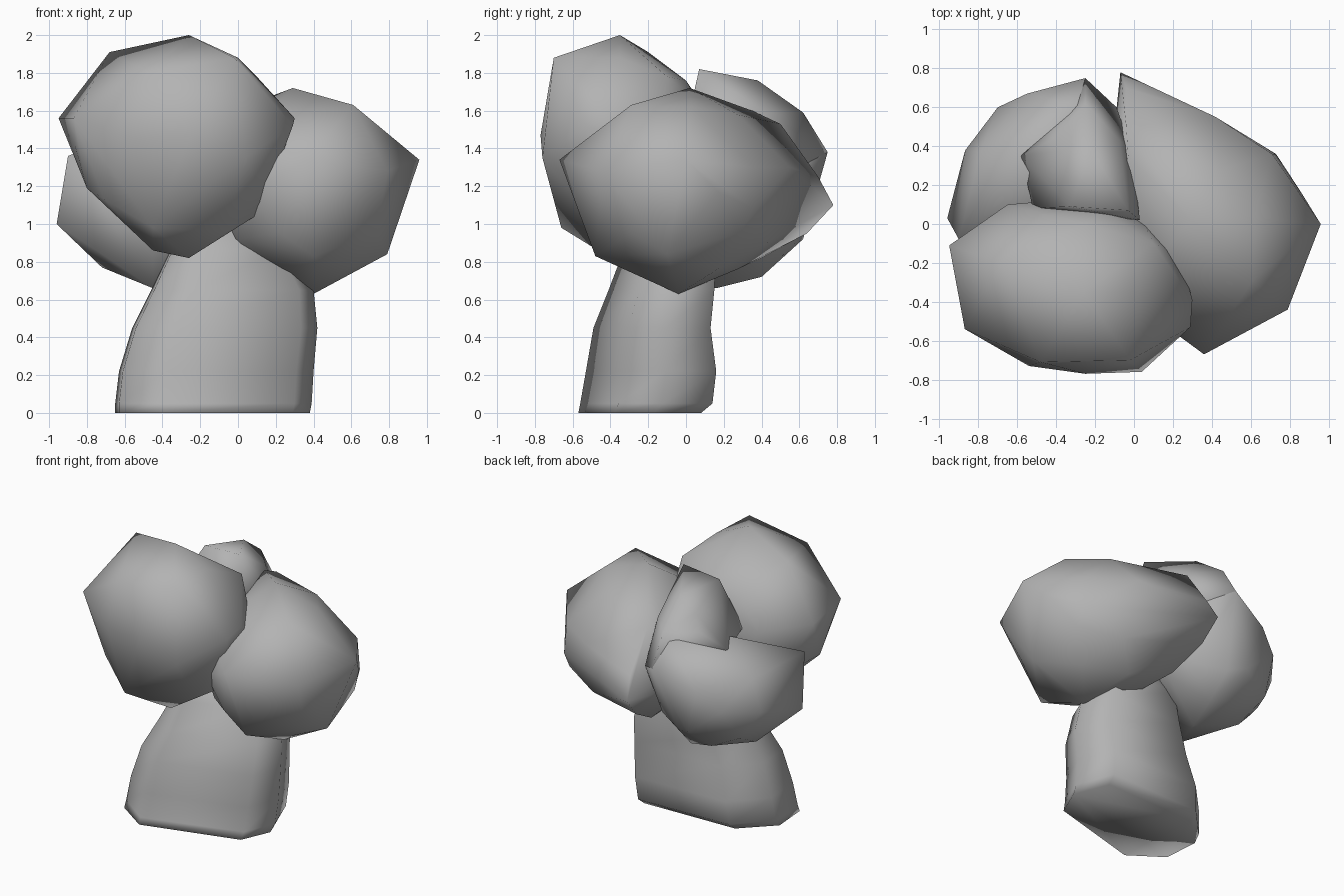
import bpy, bmesh
from mathutils import Vector

cube = bpy.data.objects.get("Cube")
if cube:
    bpy.data.objects.remove(cube, do_unlink=True)

# Single plain grey for everything
grey = bpy.data.materials.new("plain_grey")
grey.use_nodes = True
GREY = (0.45, 0.45, 0.45, 1.0)
grey.diffuse_color = GREY
grey.node_tree.nodes["Principled BSDF"].inputs["Base Color"].default_value = GREY


def finish(name, bm):
    """Turn a bmesh into a smooth shaded grey object."""
    bmesh.ops.recalc_face_normals(bm, faces=bm.faces[:])
    for f in bm.faces:
        f.smooth = True
    mesh = bpy.data.meshes.new(name)
    bm.to_mesh(mesh)
    bm.free()
    mesh.materials.append(grey)
    obj = bpy.data.objects.new(name, mesh)
    bpy.context.scene.collection.objects.link(obj)


def foliage(name, center, radii, pulls):
    """Coarse ellipsoid whose nearest corners are pulled to the given points."""
    ball = bmesh.new()
    bmesh.ops.create_icosphere(ball, subdivisions=2, radius=1.0)
    c = Vector(center)
    dirs = [v.co.normalized() for v in ball.verts]
    ball.free()
    pts = [c + Vector([d[i] * radii[i] for i in range(3)]) for d in dirs]
    used = set()
    for p in pulls:
        rel = Vector([(p[i] - center[i]) / radii[i] for i in range(3)]).normalized()
        best = max((i for i in range(len(dirs)) if i not in used),
                   key=lambda i: dirs[i].dot(rel))
        used.add(best)
        pts[best] = Vector(p)
    bm = bmesh.new()
    for p in pts:
        bm.verts.new(p)
    bmesh.ops.convex_hull(bm, input=bm.verts[:])
    loose = [v for v in bm.verts if not v.link_faces]
    bmesh.ops.delete(bm, geom=loose, context='VERTS')
    finish(name, bm)


# Tall front clump
foliage("front_foliage", (-0.31, -0.30, 1.41), (0.58, 0.43, 0.53), [
    (-0.26, -0.35, 2.0), (-0.68, -0.20, 1.91), (-0.95, -0.11, 1.56),
    (-0.87, -0.54, 1.56), (-0.80, -0.40, 1.19), (-0.48, -0.71, 1.80),
    (-0.25, -0.77, 1.47), (0.04, -0.76, 1.35), (-0.45, -0.66, 0.98),
    (0.29, -0.53, 1.52), (0.30, -0.39, 1.56), (0.12, -0.40, 1.06),
    (-0.26, -0.40, 0.82), (-0.45, -0.40, 0.86), (-0.02, -0.70, 1.88),
    (0.00, -0.35, 1.88), (0.10, -0.10, 1.78), (-0.25, 0.00, 1.76),
    (-0.65, 0.10, 1.50), (-0.54, -0.73, 1.45),
])

# Broad clump on the model's left, reaching round to the back
foliage("left_foliage", (0.36, 0.0, 1.17), (0.52, 0.55, 0.48), [
    (0.29, 0.02, 1.72), (0.62, 0.03, 1.62), (0.61, -0.29, 1.63),
    (0.96, 0.00, 1.34), (0.79, -0.44, 1.28), (0.36, -0.67, 1.34),
    (0.79, -0.10, 0.84), (0.40, -0.04, 0.63), (0.40, -0.48, 0.83),
    (0.71, 0.36, 1.30), (0.73, 0.36, 1.08), (0.42, 0.55, 1.30),
    (0.45, 0.43, 0.90), (-0.07, 0.78, 1.10), (-0.04, 0.70, 1.25),
    (-0.04, 0.50, 1.53), (-0.03, 0.35, 1.60), (-0.05, 0.64, 0.95),
    (0.00, 0.40, 0.82),
])

# Back clump on the model's right: wide lower mass and narrower top
foliage("back_foliage", (-0.45, 0.26, 1.08), (0.44, 0.38, 0.36), [
    (-0.55, 0.25, 1.50), (-0.25, 0.60, 1.58), (-0.25, 0.75, 1.38),
    (-0.55, 0.67, 1.25), (-0.70, 0.60, 1.12), (-0.90, -0.08, 1.36),
    (-0.79, 0.37, 1.30), (-0.96, 0.03, 1.00), (-0.72, 0.22, 0.77),
    (-0.45, -0.08, 0.66), (-0.38, 0.16, 0.66), (-0.32, 0.40, 0.72),
    (-0.45, 0.62, 0.92), (-0.09, 0.60, 1.30), (-0.65, 0.10, 1.42),
])
foliage("back_foliage_top", (-0.24, 0.30, 1.46), (0.24, 0.26, 0.24), [
    (-0.03, 0.07, 1.82), (-0.33, 0.09, 1.80), (-0.22, 0.38, 1.76),
    (-0.25, 0.62, 1.59), (-0.25, 0.75, 1.38), (-0.09, 0.60, 1.30),
    (0.03, 0.02, 1.60), (-0.52, 0.08, 1.50), (-0.58, 0.35, 1.45),
])

# Trunk: one slanted oblong section lofted through fitted bounds
SECTION = [(-0.62, -0.41), (-0.39, -0.57), (0.29, -0.38), (0.38, -0.17),
           (0.28, 0.08), (-0.43, 0.06), (-0.64, -0.15)]
LEVELS = [  # z, x min, x max, y min, y max
    (0.00, -0.65, 0.38, -0.57, 0.08),
    (0.05, -0.65, 0.39, -0.56, 0.14),
    (0.22, -0.63, 0.40, -0.53, 0.16),
    (0.45, -0.56, 0.42, -0.49, 0.13),
    (0.65, -0.46, 0.40, -0.41, 0.15),
    (0.86, -0.36, 0.28, -0.33, 0.16),
    (1.05, -0.28, 0.12, -0.25, 0.12),
]
bm = bmesh.new()
rings = []
for z, x0, x1, y0, y1 in LEVELS:
    rings.append([bm.verts.new((x0 + (x + 0.64) / 1.02 * (x1 - x0),
                                y0 + (y + 0.57) / 0.65 * (y1 - y0), z))
                  for x, y in SECTION])
n = len(SECTION)
for low, high in zip(rings, rings[1:]):
    for i in range(n):
        j = (i + 1) % n
        bm.faces.new((low[i], low[j], high[j], high[i]))
bm.faces.new(rings[0][::-1])
bm.faces.new(rings[-1])
finish("trunk", bm)
